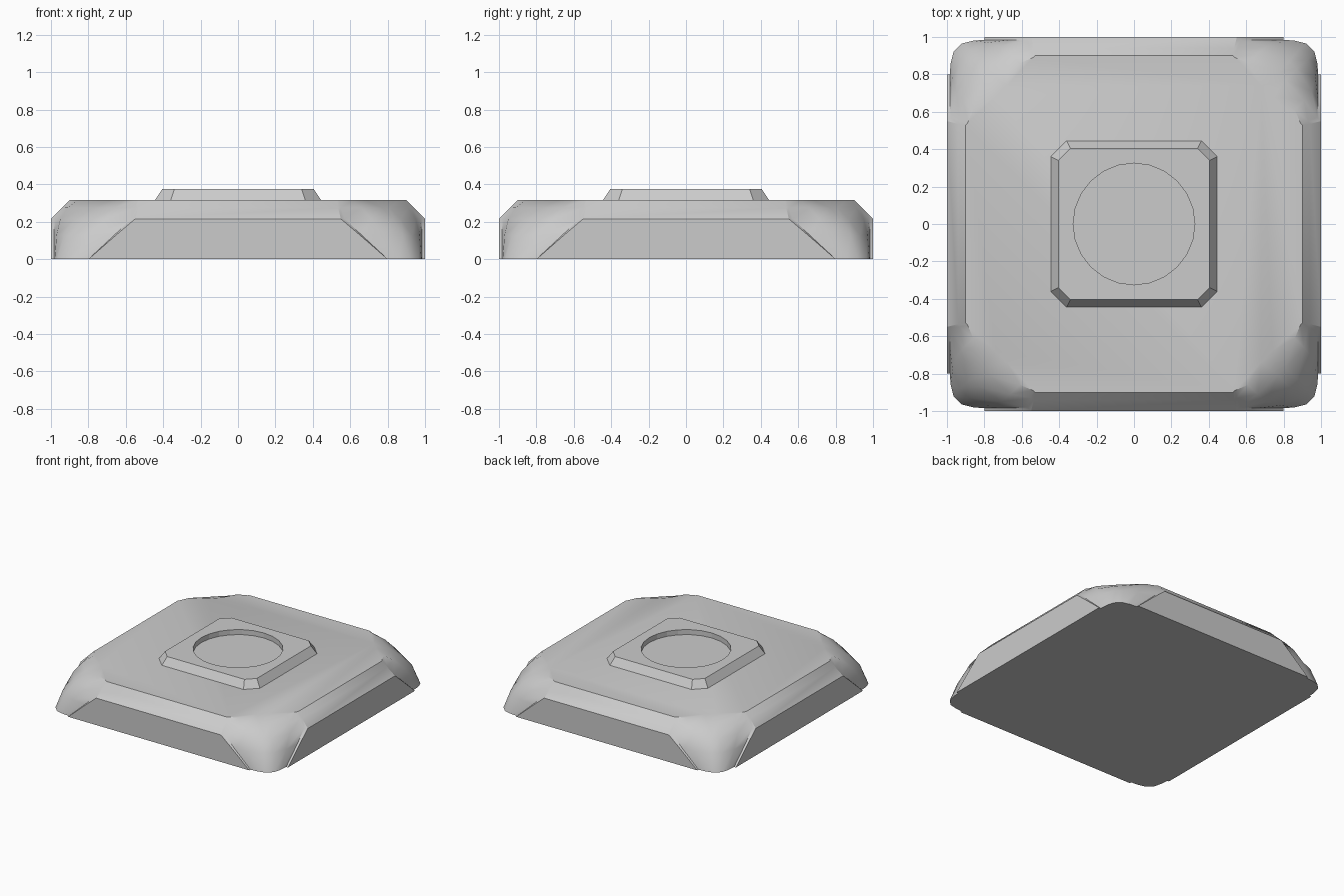
import bpy, bmesh, math

old = bpy.data.objects.get("Cube")
if old:
    bpy.data.objects.remove(old, do_unlink=True)

grey = bpy.data.materials.new("plain grey")
grey.use_nodes = True
grey.diffuse_color = (0.6, 0.6, 0.6, 1)
grey.node_tree.nodes["Principled BSDF"].inputs["Base Color"].default_value = (0.6, 0.6, 0.6, 1)


def loft(name, rings, angle):
    """Skin a stack of equal-length rings and cap both ends."""
    bm = bmesh.new()
    loops = [[bm.verts.new(p) for p in ring] for ring in rings]
    n = len(loops[0])
    for low, high in zip(loops, loops[1:]):
        for i in range(n):
            j = (i + 1) % n
            bm.faces.new((low[i], low[j], high[j], high[i]))
    bm.faces.new(loops[0][::-1])
    bm.faces.new(loops[-1])
    bmesh.ops.recalc_face_normals(bm, faces=bm.faces)
    mesh = bpy.data.meshes.new(name)
    bm.to_mesh(mesh)
    bm.free()
    mesh.materials.append(grey)
    obj = bpy.data.objects.new(name, mesh)
    bpy.context.collection.objects.link(obj)
    bpy.ops.object.select_all(action="DESELECT")
    obj.select_set(True)
    bpy.context.view_layer.objects.active = obj
    bpy.ops.object.shade_smooth_by_angle(angle=math.radians(angle))
    return obj


def four_corners(half, z):
    """Mirror half a corner over its diagonal, then turn it round four sides."""
    corner = [(out, along) for along, out in half] + half[::-1]
    ring = []
    for _ in range(4):
        ring += [(x, y, z) for x, y in corner]
        corner = [(-y, x) for x, y in corner]
    return ring


# Base slab: straight side panels standing proud of scooped corners
levels = [
    (0.0, [(0.80, 1.0), (0.80, 0.985), (0.86, 0.98), (0.92, 0.965)]),
    (0.13, [(0.65, 1.0), (0.66, 0.985), (0.78, 0.97), (0.88, 0.93)]),
    (0.215, [(0.55, 1.0), (0.57, 0.98), (0.71, 0.95), (0.83, 0.87)]),
    (0.275, [(0.535, 0.94), (0.55, 0.93), (0.66, 0.91), (0.77, 0.81)]),
    (0.315, [(0.53, 0.90), (0.54, 0.89), (0.61, 0.86), (0.68, 0.74)]),
]
loft("base_slab", [four_corners(half, z) for z, half in levels], 28)

# Raised pad with clipped corners and sloping sides
pad = loft("raised_pad", [
    four_corners([(0.36, 0.445)], 0.30),
    four_corners([(0.36, 0.445)], 0.315),
    four_corners([(0.34, 0.405)], 0.375),
], 20)

# Shallow round recess in the pad
bpy.ops.mesh.primitive_cylinder_add(vertices=24, radius=0.325, depth=0.1, location=(0, 0, 0.385))
cutter = bpy.context.object
cutter.name = "recess_cutter"
cutter.hide_render = True
cutter.hide_set(True)
cutter.data.materials.append(grey)
cut = pad.modifiers.new("recess", "BOOLEAN")
cut.operation = "DIFFERENCE"
cut.solver = "EXACT"
cut.object = cutter
